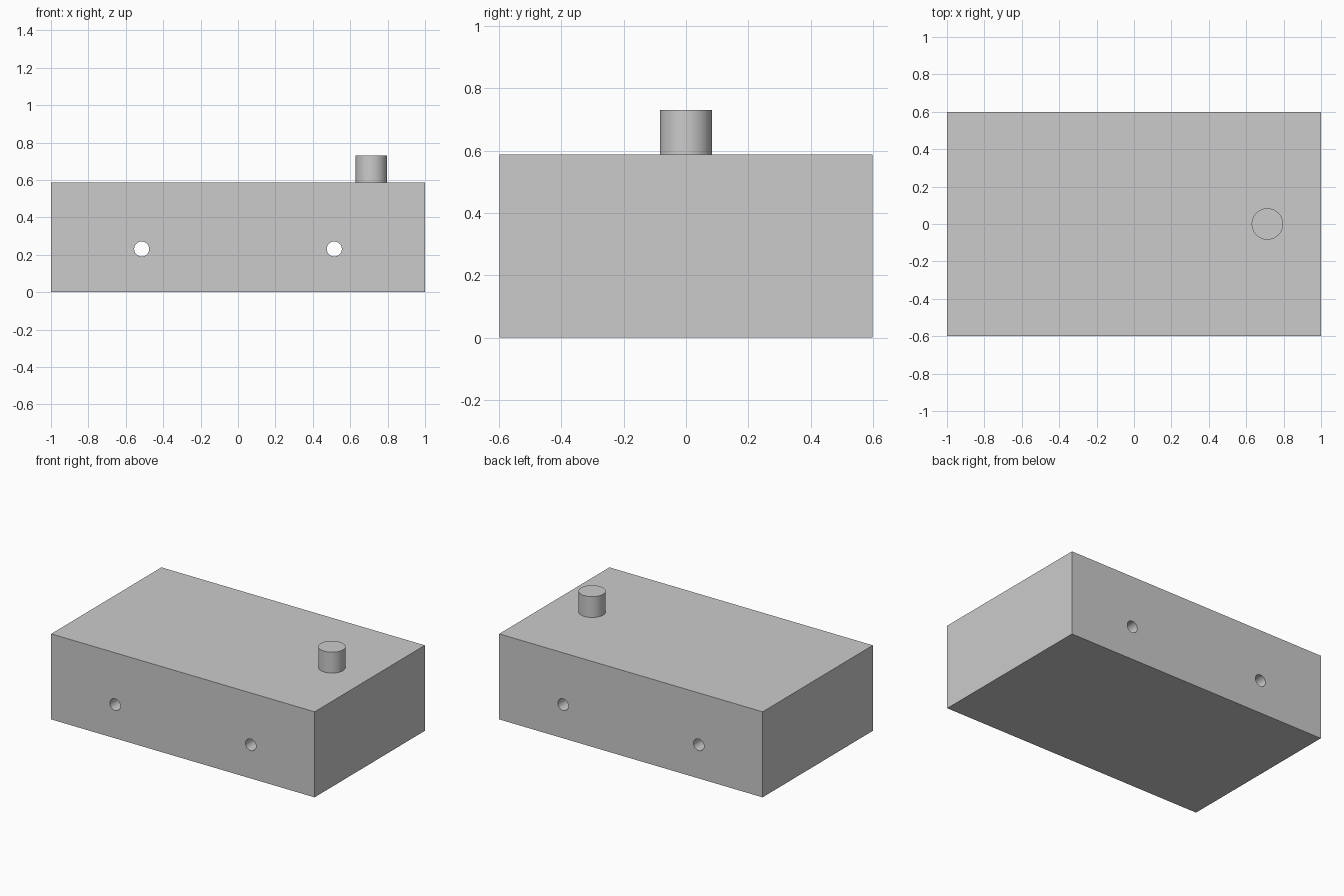
import bpy
import math

LENGTH, DEPTH, HEIGHT = 2.0, 1.195, 0.587
HOLE_X, HOLE_Z, HOLE_R = 0.515, 0.231, 0.04
PEG_X, PEG_R, PEG_TOP = 0.713, 0.084, 0.73

if "Cube" in bpy.data.objects:
    bpy.data.objects.remove(bpy.data.objects["Cube"], do_unlink=True)

# Single plain grey
grey = bpy.data.materials.new("plain_grey")
grey.use_nodes = True
colour = (0.6, 0.6, 0.6, 1)
grey.diffuse_color = colour
grey.node_tree.nodes["Principled BSDF"].inputs["Base Color"].default_value = colour


def cylinder(name, radius, depth, location, rotation=(0, 0, 0)):
    bpy.ops.mesh.primitive_cylinder_add(vertices=48, radius=radius, depth=depth,
                                        location=location, rotation=rotation)
    obj = bpy.context.object
    obj.name = name
    obj.data.materials.append(grey)
    bpy.ops.object.shade_smooth_by_angle(angle=math.radians(30))
    return obj


# Block body
bpy.ops.mesh.primitive_cube_add(size=1, location=(0, 0, HEIGHT / 2))
block = bpy.context.object
block.name = "block"
block.scale = (LENGTH, DEPTH, HEIGHT)
bpy.ops.object.transform_apply(location=False, rotation=False, scale=True)
block.data.materials.append(grey)

# Two round holes running from front to back
for side in (-1, 1):
    cutter = cylinder("hole_cutter", HOLE_R, DEPTH * 1.2,
                      (side * HOLE_X, 0, HOLE_Z), (math.pi / 2, 0, 0))
    cutter.hide_render = True
    bpy.context.view_layer.objects.active = block
    cut = block.modifiers.new("hole", "BOOLEAN")
    cut.operation = "DIFFERENCE"
    cut.solver = "EXACT"
    cut.object = cutter
    bpy.ops.object.modifier_apply(modifier=cut.name)
    bpy.data.objects.remove(cutter, do_unlink=True)

bpy.ops.object.select_all(action="DESELECT")
block.select_set(True)
bpy.context.view_layer.objects.active = block
bpy.ops.object.shade_smooth_by_angle(angle=math.radians(30))

# Peg standing on the top face
cylinder("peg", PEG_R, PEG_TOP - HEIGHT, (PEG_X, 0, (PEG_TOP + HEIGHT) / 2))
